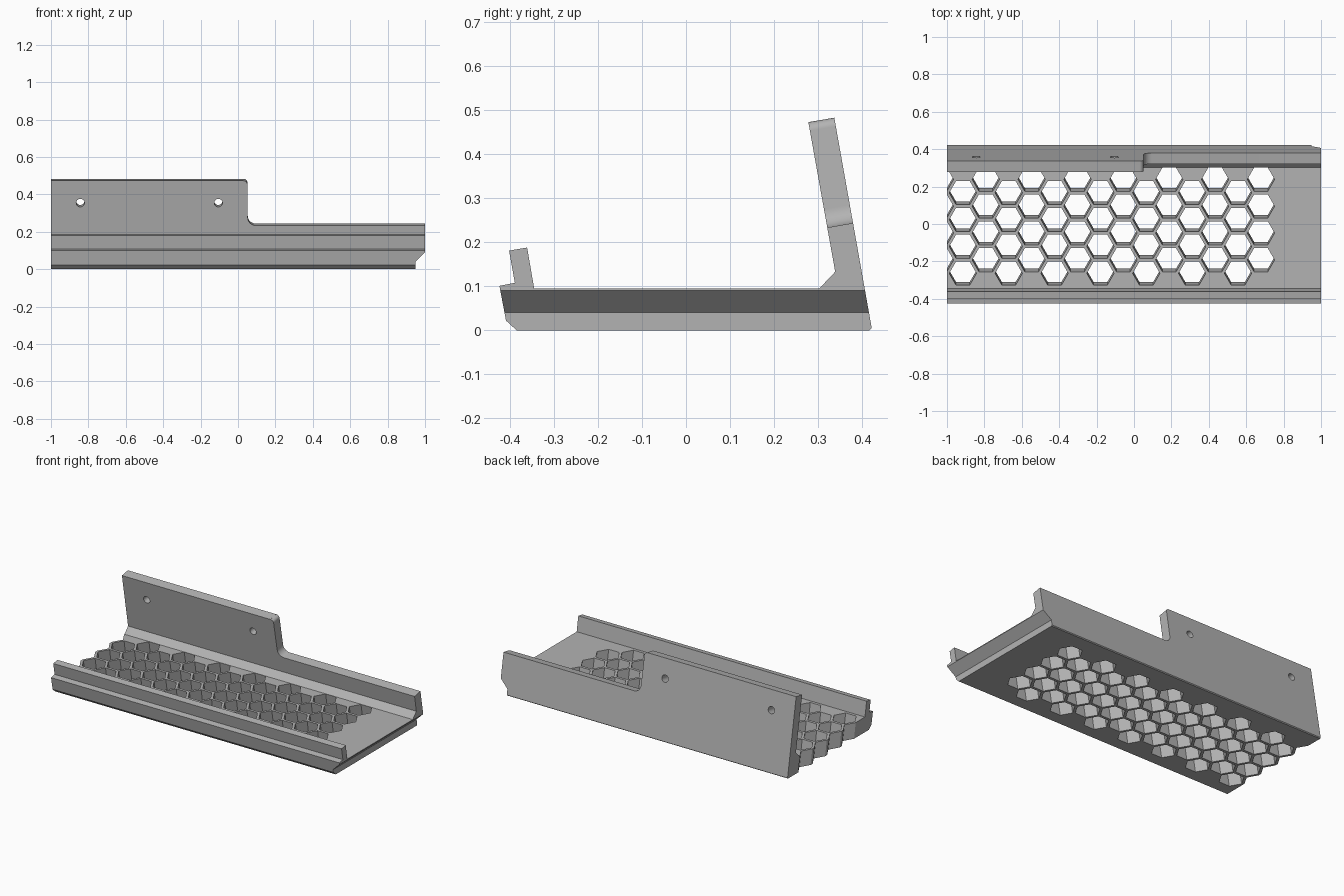
import bpy, bmesh
from math import sin, cos, pi, radians
from mathutils import Vector

old = bpy.data.objects.get("Cube")
if old:
    bpy.data.objects.remove(old)

TILT = radians(10)
UP = Vector((0, -sin(TILT), cos(TILT)))       # up along the leaning back wall
OUT = Vector((0, cos(TILT), sin(TILT)))       # out of the back wall
X = Vector((1, 0, 0))
WALL_TOP = Vector((0, 0.337, 0.483))
FLOOR = 0.095

grey = bpy.data.materials.new("mid grey")
grey.use_nodes = True
color = (0.45, 0.45, 0.45, 1)
grey.diffuse_color = color
grey.node_tree.nodes["Principled BSDF"].inputs["Base Color"].default_value = color


def prism(bm, ring, sweep):
    """Closed solid from a flat ring of points swept along a vector."""
    a = [bm.verts.new(p) for p in ring]
    b = [bm.verts.new(Vector(p) + sweep) for p in ring]
    bm.faces.new(a)
    bm.faces.new(b[::-1])
    for i in range(len(a)):
        j = (i + 1) % len(a)
        bm.faces.new((a[j], a[i], b[i], b[j]))


def finish(bm, name):
    bmesh.ops.recalc_face_normals(bm, faces=bm.faces)
    mesh = bpy.data.meshes.new(name)
    bm.to_mesh(mesh)
    bm.free()
    ob = bpy.data.objects.new(name, mesh)
    bpy.context.collection.objects.link(ob)
    mesh.materials.append(grey)
    return ob


def arc(cx, cy, r, start, end, steps=8):
    return [(cx + r * cos(radians(start + (end - start) * i / steps)),
             cy + r * sin(radians(start + (end - start) * i / steps)))
            for i in range(steps + 1)]


def wall_point(x, v, n=0.0):
    return WALL_TOP + X * x + UP * v + OUT * n


# Tray body: floor, front lip and leaning back wall as one profile
profile = [(-0.385, 0), (0.417, 0), (0.422, 0.005), (0.337, 0.483),
           (0.278, 0.473), (0.339, 0.133), (0.303, FLOOR), (-0.345, FLOOR),
           (-0.361, 0.188), (-0.402, 0.181), (-0.389, 0.108),
           (-0.424, 0.101), (-0.409, 0.022)]
bm = bmesh.new()
prism(bm, [(-1, y, z) for y, z in profile], X * 2)
tray = finish(bm, "tray")

cutters = []

# Honeycomb holes, parallel to the back wall; one column breaks the open end
bm = bmesh.new()
R, STEP, PITCH = 0.073, 0.1226, 0.1435
lean = Vector((0, -sin(TILT) / cos(TILT), 1))
for col in range(-1, 14):
    x = -0.915 + col * STEP
    for row in range(4):
        y = -0.264 + (row + 0.5 * (col % 2)) * PITCH
        base = Vector((x, y, FLOOR)) - lean * 0.14
        ring = [base + Vector((R * cos(k * pi / 3), R * sin(k * pi / 3), 0))
                for k in range(6)]
        prism(bm, ring, lean * 0.1405)
cutters.append(finish(bm, "honeycomb_cutter"))

# Step in the back wall with rounded corners
outline = arc(0.03, -0.02, 0.02, 90, 0) + arc(0.095, -0.2, 0.043, 180, 270)
outline += [(1.1, -0.243), (1.1, 0.1), (0.03, 0.1)]
bm = bmesh.new()
prism(bm, [wall_point(x, v, -0.1) for x, v in outline], OUT * 0.2)
cutters.append(finish(bm, "wall_step_cutter"))

# Two screw holes through the back wall
bm = bmesh.new()
for x in (-0.843, -0.105):
    prism(bm, [wall_point(a, b, -0.1) for a, b in arc(x, -0.12, 0.022, 0, 345, 23)],
          OUT * 0.2)
cutters.append(finish(bm, "screw_hole_cutter"))

# Undercut along the far end of the tray
bm = bmesh.new()
under = [(0.948, -0.1), (0.948, 0.04), (1.0, 0.09), (1.1, 0.186), (1.1, -0.1)]
prism(bm, [(x, -0.6, z) for x, z in under], Vector((0, 1.2, 0)))
cutters.append(finish(bm, "end_undercut_cutter"))

bpy.ops.object.select_all(action='DESELECT')
bpy.context.view_layer.objects.active = tray
tray.select_set(True)
for cutter in cutters:
    cutter.hide_render = True
    mod = tray.modifiers.new(cutter.name, 'BOOLEAN')
    mod.operation, mod.solver, mod.object = 'DIFFERENCE', 'EXACT', cutter
    bpy.ops.object.modifier_apply(modifier=mod.name)
for cutter in cutters:
    bpy.data.objects.remove(cutter)
bpy.ops.object.shade_smooth_by_angle(angle=radians(25))
